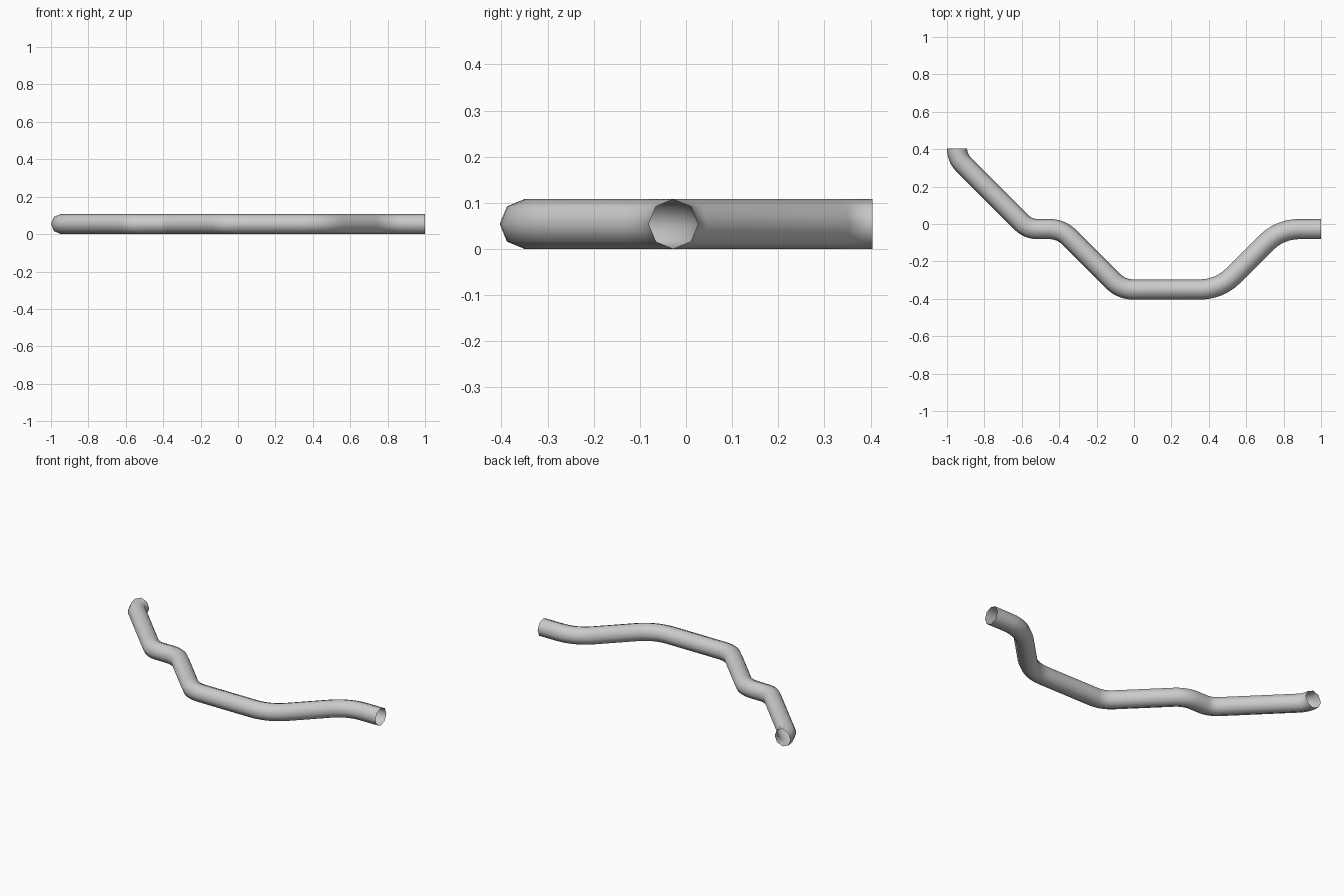
import bpy, bmesh, math
from mathutils import Vector

if "Cube" in bpy.data.objects:
    bpy.data.objects.remove(bpy.data.objects["Cube"])

R = 0.054      # pipe radius
SIDES = 8
STEPS = 6      # segments per bend

# Centreline corners (x, y, bend radius)
corners = [(-0.946, 0.404, 0), (-0.946, 0.353, 0.12), (-0.566, -0.027, 0.12),
           (-0.39, -0.027, 0.15), (-0.067, -0.35, 0.15),
           (0.457, -0.35, 0.25), (0.78, -0.027, 0.25), (1.0, -0.027, 0)]


def rounded_path(pts):
    """Return (position, direction) pairs with an arc at each corner."""
    P = [Vector(p[:2]) for p in pts]
    out = [(P[0], (P[1] - P[0]).normalized())]
    for i in range(1, len(P) - 1):
        a = (P[i] - P[i - 1]).normalized()
        b = (P[i + 1] - P[i]).normalized()
        turn = math.atan2(a.x * b.y - a.y * b.x, a.dot(b))
        r = pts[i][2]
        side = math.copysign(1, turn)
        start = P[i] - a * r * math.tan(abs(turn) / 2)
        centre = start + Vector((-a.y, a.x)) * r * side
        for k in range(STEPS + 1):
            t = turn * k / STEPS
            d = Vector((a.x * math.cos(t) - a.y * math.sin(t),
                        a.x * math.sin(t) + a.y * math.cos(t)))
            out.append((centre - Vector((-d.y, d.x)) * r * side, d))
    out.append((P[-1], (P[-1] - P[-2]).normalized()))
    # drop coincident rings
    clean = [out[0]]
    for o in out[1:]:
        if (o[0] - clean[-1][0]).length > 0.004:
            clean.append(o)
    return clean


# Open-ended bent pipe
bm = bmesh.new()
rings = []
for p, d in rounded_path(corners):
    n = Vector((-d.y, d.x))
    ring = []
    for k in range(SIDES):
        a = 2 * math.pi * k / SIDES
        q = p + n * R * math.cos(a)
        ring.append(bm.verts.new((q.x, q.y, R + R * math.sin(a))))
    rings.append(ring)
for r0, r1 in zip(rings, rings[1:]):
    for k in range(SIDES):
        j = (k + 1) % SIDES
        bm.faces.new((r0[k], r0[j], r1[j], r1[k])).smooth = True
bmesh.ops.recalc_face_normals(bm, faces=bm.faces)
mesh = bpy.data.meshes.new("bent_pipe")
bm.to_mesh(mesh)
bm.free()
pipe = bpy.data.objects.new("bent_pipe", mesh)
bpy.context.collection.objects.link(pipe)
